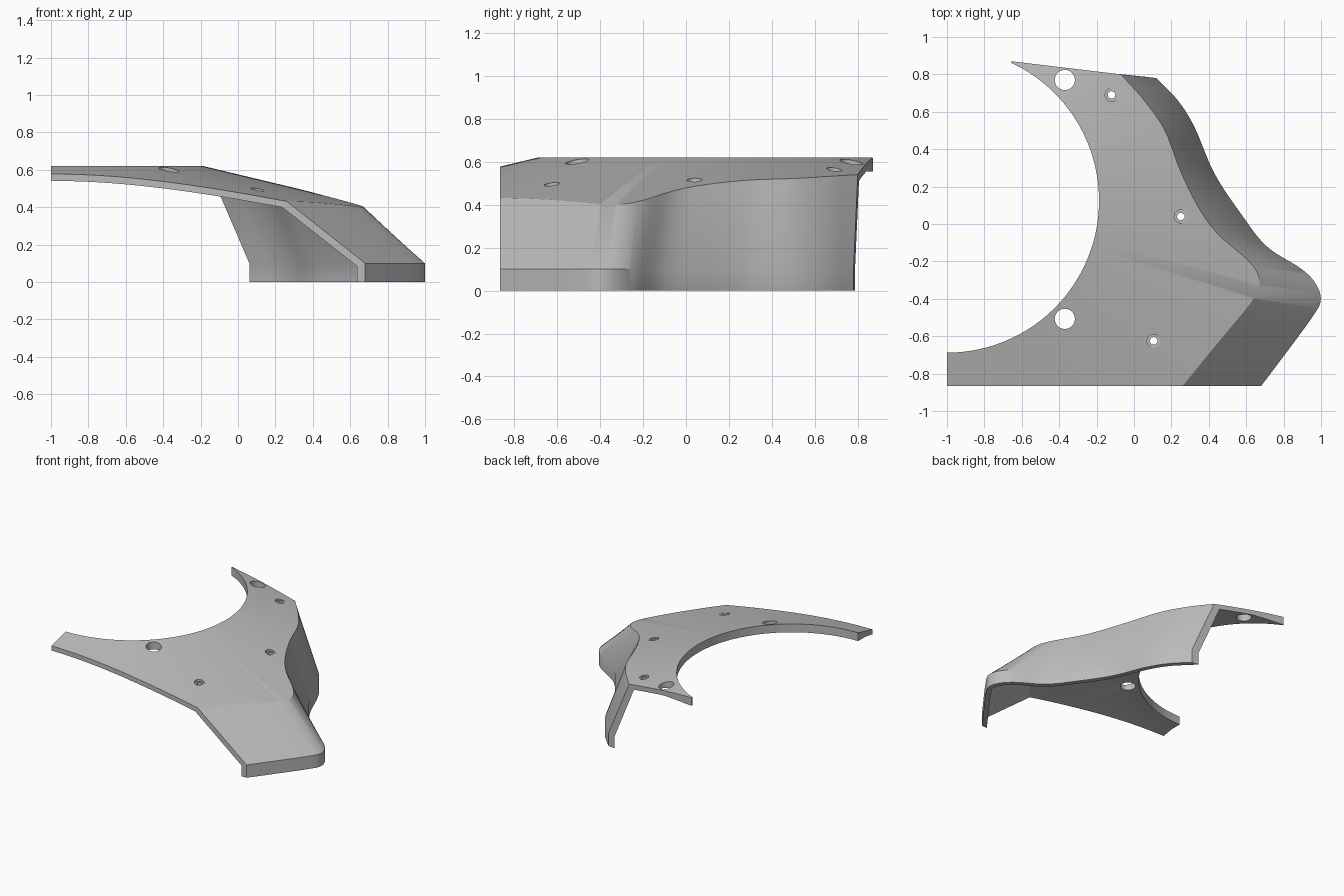
import bpy, bmesh
from math import hypot, atan, sqrt, cos, sin, pi
from mathutils import Vector

cube = bpy.data.objects.get("Cube")
if cube:
    bpy.data.objects.remove(cube)

CENTRE = Vector((-1, 0.125))          # axis of the round cut-out
R_IN, Z_IN, SLOPE = 0.813, 0.62, 0.239
THICK, LIP_Z, LIP_R, KINK = 0.036, 0.555, 0.93, 0.1

grey = bpy.data.materials.new("mid_grey")
grey.use_nodes = True
grey.diffuse_color = (0.5, 0.5, 0.5, 1)
grey.node_tree.nodes["Principled BSDF"].inputs["Base Color"].default_value = (0.5, 0.5, 0.5, 1)


def top_z(p):
    return Z_IN - SLOPE * ((p - CENTRE).length - R_IN)


def under_z(p):
    return min(top_z(p) - 0.037, LIP_Z)


def smooth_path(pts, steps=6):
    """Catmull-Rom curve through the points."""
    pts = [Vector(p) for p in pts]
    pts = [2 * pts[0] - pts[1]] + pts + [2 * pts[-1] - pts[-2]]
    out = []
    for a, b, c, d in zip(pts, pts[1:], pts[2:], pts[3:]):
        for k in range(steps):
            t = k / steps
            out.append(0.5 * (2 * b + (c - a) * t + (2 * a - 5 * b + 4 * c - d) * t * t
                              + (3 * b - a - 3 * c + d) * t ** 3))
    return out + [pts[-2]]


# Ridge of the plate and foot of the wall, in plan, point for point
ridge = smooth_path([(.26, -.866), (.44, -.645), (.61, -.44), (.66, -.36), (.667, -.28),
                     (.61, -.195), (.45, -.055), (.35, .08), (.25, .28), (.165, .5),
                     (.055, .66), (-.07, .8)])
foot = smooth_path([(.68, -.866), (.82, -.68), (.955, -.495), (.998, -.41), (.975, -.325),
                    (.895, -.24), (.71, -.12), (.575, .05), (.43, .27), (.325, .515),
                    (.235, .66), (.12, .78)])
tip = Vector((-.655, .87))
back_dir = (ridge[-1] - tip).normalized()


def miter(n1, n2):
    return (n1 + n2) * (THICK / (1 + n1.dot(n2)))


bm = bmesh.new()


def vert(p, z):
    return bm.verts.new((p.x, p.y, z))


def plate_column(outer, under):
    """Section of the plate: inner top, outer top, underside, lip."""
    radial = (outer - CENTRE).normalized()
    inner = CENTRE + radial * R_IN
    mid = CENTRE + radial * min(LIP_R, (R_IN + (under - CENTRE).length) / 2)
    return [vert(inner, Z_IN), vert(outer, top_z(outer)), vert(under, under_z(under)),
            vert(mid, LIP_Z), vert(inner, LIP_Z)]


def wall_column(i):
    """Section of plate and wall, with the inside offset by the thickness."""
    r, f = ridge[i], foot[i]
    last = len(foot) - 1
    t = (foot[min(i + 1, last)] - foot[max(i - 1, 0)]).normalized()
    n = Vector((t.y, -t.x))
    step = n
    if i in (0, last):                # keep the end sections in their cut planes
        along = Vector((1, 0)) if i == 0 else back_dir
        step = along / along.dot(n)
    tilt = atan(SLOPE * (r - CENTRE).normalized().dot(n))
    lean = Vector((top_z(r) - KINK, max((f - r).dot(n), 0.02))).normalized()
    n_top = Vector((sin(tilt), cos(tilt)))
    m_top, m_kink = miter(n_top, lean), miter(lean, Vector((1, 0)))
    plate = plate_column(r, r - step * m_top.x)
    wall = [plate[1], vert(f, KINK), vert(f, 0), vert(f - step * THICK, 0),
            vert(f - step * m_kink.x, KINK - m_kink.y), plate[2]]
    return plate, wall


# Columns sweep round the cut-out: front edge, walled side, back edge
front_edge = [Vector((-1, -.866)).lerp(ridge[0], k / 24) for k in range(24)]
back_edge = [ridge[-1].lerp(tip, k / 20) for k in range(1, 21)]
walled = [wall_column(i) for i in range(len(ridge))]
columns = [(plate_column(p, p), None) for p in front_edge] + walled
columns += [(plate_column(p, p), None) for p in back_edge]

for (pa, wa), (pb, wb) in zip(columns, columns[1:]):
    for j in range(5):
        if j == 1 and wa and wb:      # the wall takes the place of the rim here
            continue
        k = (j + 1) % 5
        bm.faces.new((pa[j], pb[j], pb[k], pa[k]))
    if wa and wb:
        for j in range(5):
            bm.faces.new((wa[j], wb[j], wb[j + 1], wa[j + 1]))
for end in (columns[0][0], columns[-1][0], walled[0][1], walled[-1][1]):
    bm.faces.new(end)
bmesh.ops.recalc_face_normals(bm, faces=bm.faces)
mesh = bpy.data.meshes.new("fairing_shell")
bm.to_mesh(mesh)
bm.free()
shell = bpy.data.objects.new("fairing_shell", mesh)
bpy.context.collection.objects.link(shell)
mesh.materials.append(grey)


def cut_holes(name, holes):
    """Cut upright round holes, each given as x, y, radius and floor height."""
    cb = bmesh.new()
    for x, y, radius, floor in holes:
        made = bmesh.ops.create_cone(cb, cap_ends=True, segments=32, radius1=radius,
                                     radius2=radius, depth=0.5)
        bmesh.ops.translate(cb, verts=made["verts"], vec=(x, y, floor + 0.25))
    cm = bpy.data.meshes.new(name)
    cb.to_mesh(cm)
    cb.free()
    cm.materials.append(grey)
    cutter = bpy.data.objects.new(name, cm)
    bpy.context.collection.objects.link(cutter)
    mod = shell.modifiers.new(name, "BOOLEAN")
    mod.operation, mod.solver, mod.object = "DIFFERENCE", "EXACT", cutter
    bpy.context.view_layer.objects.active = shell
    bpy.ops.object.modifier_apply(modifier=name)
    bpy.data.objects.remove(cutter)


# Two large holes by the cut-out and three small counterbored ones
bolts = [(-.12, .69), (.25, .04), (.105, -.625)]
cut_holes("counterbore_cutter", [(x, y, .035, top_z(Vector((x, y))) - .01) for x, y in bolts])
cut_holes("drill_cutter", [(x, y, .02, .3) for x, y in bolts]
          + [(-.37, .77, .054, .3), (-.37, -.507, .054, .3)])

bpy.ops.object.select_all(action="DESELECT")
shell.select_set(True)
bpy.context.view_layer.objects.active = shell
bpy.ops.object.shade_smooth_by_angle(angle=pi / 6)
